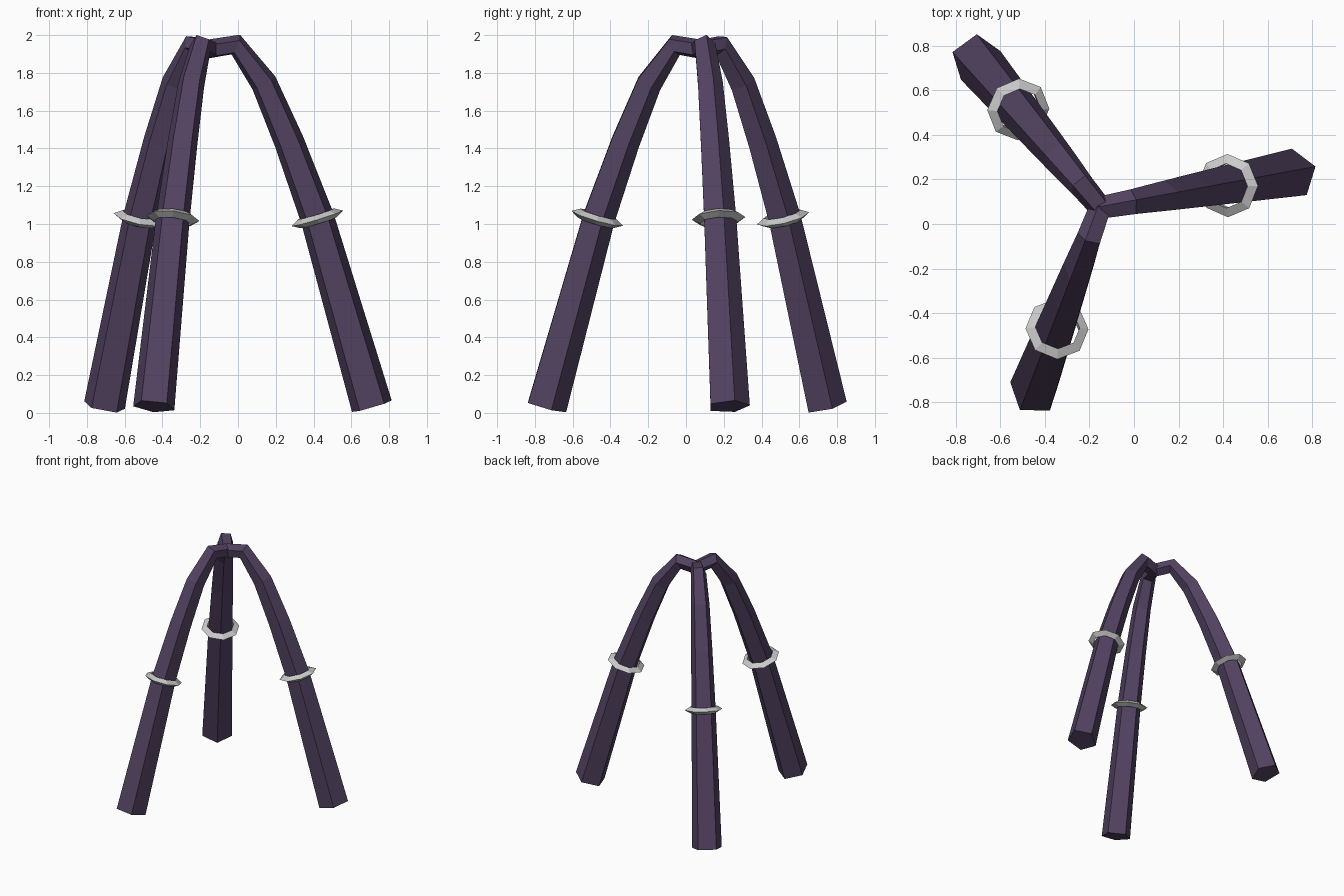
import bpy, bmesh
from math import sin, cos, radians, pi
from mathutils import Vector, Matrix

if "Cube" in bpy.data.objects:
    bpy.data.objects.remove(bpy.data.objects["Cube"])

HUB = Vector((-0.148, 0.072, 0))
# leg path: distance from hub, height, thickness
PATH = [(0.87, 0.034, 0.115), (0.577, 1.03, 0.094), (0.425, 1.435, 0.083),
        (0.29, 1.745, 0.073), (0.14, 1.947, 0.060), (0.0, 1.925, 0.053)]


def material(name, colour):
    m = bpy.data.materials.new(name)
    m.diffuse_color = colour
    m.use_nodes = True
    m.node_tree.nodes["Principled BSDF"].inputs["Base Color"].default_value = m.diffuse_color
    return m


def add_object(name, bm, mat=None):
    bmesh.ops.recalc_face_normals(bm, faces=bm.faces)
    me = bpy.data.meshes.new(name)
    bm.to_mesh(me)
    bm.free()
    ob = bpy.data.objects.new(name, me)
    bpy.context.collection.objects.link(ob)
    if mat:
        me.materials.append(mat)
    return ob


def turn_to(direction):
    return Vector((0, 0, 1)).rotation_difference(direction).to_matrix()


def tube(name, points, radii, mat, sides=5):
    bm = bmesh.new()
    rings = []
    for i, (p, r) in enumerate(zip(points, radii)):
        d = Vector()
        if i > 0:
            d += (p - points[i - 1]).normalized()
        if i < len(points) - 1:
            d += (points[i + 1] - p).normalized()
        rot = turn_to(d.normalized())
        angles = [pi / 2 + 2 * pi * k / sides for k in range(sides)]
        rings.append([bm.verts.new(p + rot @ Vector((r * cos(a), r * sin(a), 0)))
                      for a in angles])
    for a, b in zip(rings, rings[1:]):
        for k in range(sides):
            n = (k + 1) % sides
            bm.faces.new((a[k], a[n], b[n], b[k]))
    bm.faces.new(rings[0])
    bm.faces.new(rings[-1])
    return add_object(name, bm, mat)


def torus(name, centre, direction, major, minor, segs=8, sides=3):
    bm = bmesh.new()
    rot = turn_to(direction)
    rings = []
    for i in range(segs):
        u = 2 * pi * i / segs
        ring = []
        for j in range(sides):
            v = 2 * pi * j / sides
            w = major + minor * cos(v)
            ring.append(bm.verts.new(
                centre + rot @ Vector((w * cos(u), w * sin(u), minor * sin(v)))))
        rings.append(ring)
    for i in range(segs):
        a, b = rings[i], rings[(i + 1) % segs]
        for j in range(sides):
            n = (j + 1) % sides
            bm.faces.new((a[j], b[j], b[n], a[n]))
    return add_object(name, bm)


purple = material("dark_purple", (0.085, 0.055, 0.12, 1))

# three arched legs meeting at the hub, each with a loose metal band
for name, deg in (("right", 10), ("back", 130), ("front", 250)):
    out = Vector((cos(radians(deg)), sin(radians(deg)), 0))
    pts = [HUB + out * r + Vector((0, 0, z)) for r, z, _ in PATH]
    tube(name + "_leg", pts, [p[2] for p in PATH], purple)
    torus(name + "_band", pts[1], (Vector((0, 0, 1)) - out * 0.31).normalized(),
          0.114, 0.028)
